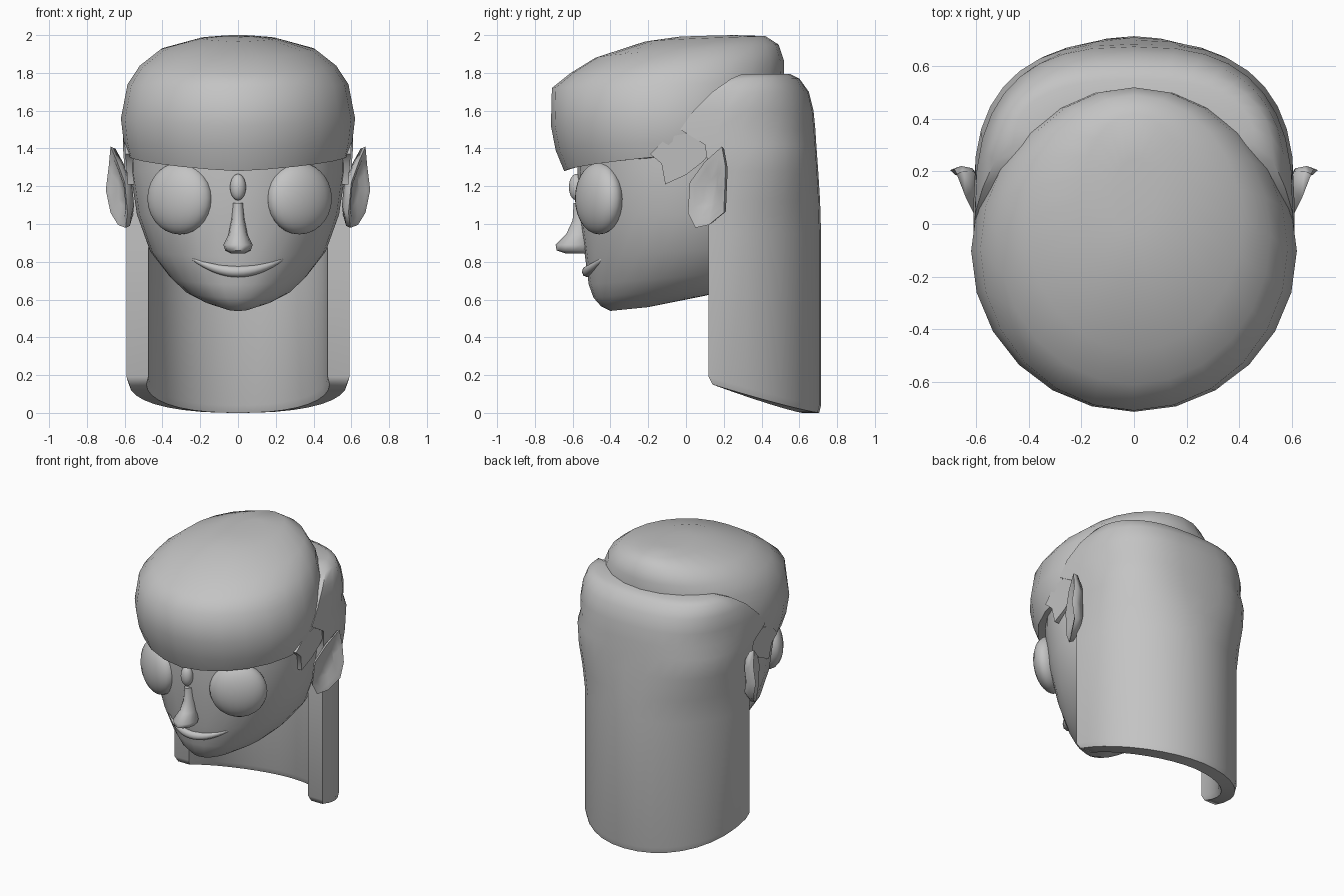
import bpy, bmesh, math
from mathutils import Vector

cube = bpy.data.objects.get("Cube")
if cube:
    bpy.data.objects.remove(cube)

GREY = (0.55, 0.55, 0.55, 1)
grey = bpy.data.materials.new("plain grey")
grey.use_nodes = True
grey.diffuse_color = GREY
grey.node_tree.nodes["Principled BSDF"].inputs["Base Color"].default_value = GREY


def finish(name, bm, angle=60):
    """Turn a bmesh into a smooth shaded object."""
    bmesh.ops.recalc_face_normals(bm, faces=bm.faces)
    mesh = bpy.data.meshes.new(name)
    bm.to_mesh(mesh)
    bm.free()
    mesh.materials.append(grey)
    ob = bpy.data.objects.new(name, mesh)
    bpy.context.collection.objects.link(ob)
    bpy.ops.object.select_all(action="DESELECT")
    ob.select_set(True)
    bpy.context.view_layer.objects.active = ob
    bpy.ops.object.shade_smooth_by_angle(angle=math.radians(angle))
    return ob


def bridge(bm, loops, caps=True):
    """Join successive closed loops of points with quads."""
    rows = [[bm.verts.new(p) for p in loop] for loop in loops]
    n = len(rows[0])
    for a, b in zip(rows, rows[1:]):
        for i in range(n):
            j = (i + 1) % n
            bm.faces.new((a[i], a[j], b[j], b[i]))
    if caps:
        bm.faces.new(rows[0])
        bm.faces.new(rows[-1])
    return rows


def loft(name, rings, n=20, bend=1):
    """Oval rings (half width, front y, back y, front z, back z), capped."""
    loops = []
    for hw, yf, yb, zf, zb in rings:
        loop = []
        for i in range(n):
            a = math.tau * i / n
            t = (1 + math.sin(a)) / 2
            loop.append((hw * math.cos(a), yf + (yb - yf) * t, zf + (zb - zf) * t ** bend))
        loops.append(loop)
    bm = bmesh.new()
    bridge(bm, loops)
    finish(name, bm)


def ellipsoid(name, centre, radii, turn=0):
    bm = bmesh.new()
    bmesh.ops.create_uvsphere(bm, u_segments=20, v_segments=14, radius=1)
    ob = finish(name, bm)
    ob.location, ob.scale, ob.rotation_euler.z = centre, radii, turn


# Face and jaw
loft("head", [
    (.06, -.40, -.20, .54, .56), (.18, -.45, .10, .565, .62),
    (.28, -.49, .35, .61, .68), (.36, -.515, .45, .68, .76),
    (.465, -.535, .50, .83, .88), (.535, -.565, .52, 1.05, 1.05),
    (.57, -.575, .52, 1.28, 1.28), (.57, -.57, .50, 1.45, 1.45)], 28)

# Fringe and crown
loft("hair_cap", [
    (.53, -.55, .40, 1.31, 1.38), (.585, -.645, .48, 1.28, 1.41),
    (.605, -.69, .50, 1.39, 1.46), (.62, -.715, .51, 1.52, 1.58),
    (.585, -.71, .52, 1.72, 1.75), (.52, -.61, .52, 1.80, 1.86),
    (.41, -.48, .49, 1.88, 1.95), (.20, -.22, .42, 1.965, 1.995),
    (.08, -.05, .25, 1.99, 2.0)], 24, .65)

# Nose
loft("nose", [
    (.04, -.64, -.5, .845, .845), (.068, -.685, -.5, .86, .86),
    (.078, -.69, -.5, .89, .89), (.05, -.635, -.5, .945, .945),
    (.036, -.60, -.5, 1.02, 1.02), (.028, -.595, -.5, 1.11, 1.11)], 12)
ellipsoid("brow_bump", (0, -.58, 1.195), (.042, .04, .07))


# Long hair: a U-shaped curtain, closing over the back of the head
def u_half(hw, yf, yb, p, n=19):
    pts = []
    for i in range(n):
        a = math.pi * i / (n - 1)
        c, s = math.cos(a), max(math.sin(a), 0)
        x = math.copysign(abs(c) ** p, c) * hw
        pts.append((x, yf + (yb - yf) * s ** p))
    return pts


loops = []
for hw, yf, yb, z, p in [
        (.575, .14, .705, 0, 1), (.59, .12, .715, .04, 1),
        (.59, .12, .715, .95, 1), (.595, .12, .71, 1.12, .92),
        (.60, .12, .70, 1.28, .8), (.61, .10, .69, 1.42, .76),
        (.61, -.03, .685, 1.50, .75), (.605, .04, .675, 1.60, .75),
        (.575, .14, .65, 1.70, .78), (.53, .24, .60, 1.77, .8),
        (.46, .30, .55, 1.795, .8)]:
    thick = .115 if z else .09
    outer = u_half(hw, yf, yb, p)
    inner = u_half(hw - thick, yf, yb - thick, p)
    # the hem rises towards the front edges
    rises = [.15 * ((yb - y) / (yb - yf)) ** 1.15 if z < .1 else 0 for x, y in outer]
    loops.append([(x, y, z + r) for (x, y), r in
                  list(zip(outer, rises)) + list(zip(inner, rises))[::-1]])
bm = bmesh.new()
rows = bridge(bm, loops, caps=False)
for row in (rows[0], rows[-1]):
    n = len(row)
    for i in range(n // 2 - 1):
        bm.faces.new((row[i], row[i + 1], row[n - 2 - i], row[n - 1 - i]))
finish("long_hair", bm)

# Smiling lips: a tapered crescent that follows the face
bm = bmesh.new()
loops = []
for i in range(17):
    t = -1 + i / 8
    r = .007 + .023 * (1 - t * t)
    centre = Vector((.24 * t, -.522 + .078 * t * t, .748 + .066 * t * t))
    loops.append([centre + Vector((0, r * math.cos(k * math.tau / 8),
                                   r * math.sin(k * math.tau / 8))) for k in range(8)])
bridge(bm, loops)
finish("lips", bm)

EAR = [(.595, .05, .98), (.585, .01, 1.06), (.60, .02, 1.22), (.64, .10, 1.33),
       (.675, .19, 1.41), (.685, .21, 1.30), (.70, .205, 1.18),
       (.675, .20, 1.06), (.635, .12, .995)]
SIDEBURN = [(-.19, 1.37), (-.13, 1.32), (-.11, 1.21), (.0, 1.26),
            (.09, 1.33), (.16, 1.42), (.06, 1.49), (-.10, 1.46)]

for side, s, eye_x in (("left", 1, .325), ("right", -1, .308)):
    ellipsoid(side + "_eye", (s * eye_x, -.46, 1.135), (.19, .10, .19), s * math.radians(30))

    # Pointed ear: rim, hollow and a thick back
    rim = [Vector((s * x, y, z)) for x, y, z in EAR]
    mid = sum(rim, Vector()) / len(rim)
    back = Vector((-s * .05, .03, 0))
    bm = bmesh.new()
    bridge(bm, [
        [mid + (p - mid) * .4 + back * .5 for p in rim],
        [mid + (p - mid) * .75 + back * .1 for p in rim],
        rim,
        [mid + (p - mid) * .95 + back * .5 for p in rim],
        [mid + (p - mid) * .65 + back * 1.1 for p in rim]])
    finish(side + "_ear", bm, 80)

    # Sideburn in front of the ear, sloping out to meet the cap
    bm = bmesh.new()
    bridge(bm, [[(s * (x + .08 * (z - 1.2)), y, z) for y, z in SIDEBURN] for x in (.52, .583)])
    finish(side + "_sideburn", bm)
